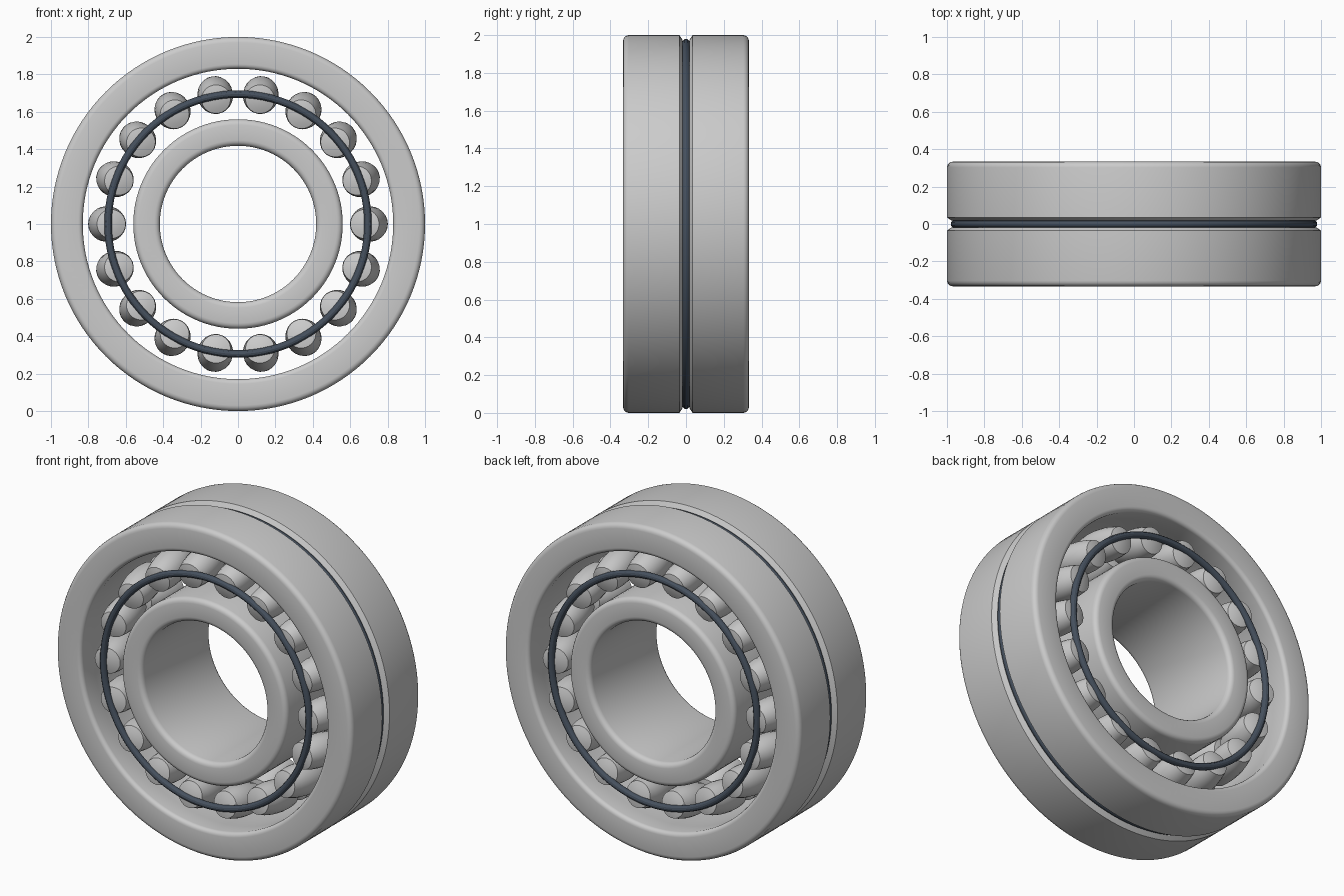
import bpy, bmesh, math
from mathutils import Matrix, Vector

if "Cube" in bpy.data.objects:
    bpy.data.objects.remove(bpy.data.objects["Cube"])

CENTRE = Matrix.Translation((0, 0, 1))
TO_Y = Matrix.Rotation(math.radians(-90), 4, 'X')   # local z axis -> world y axis

dark = bpy.data.materials.new("dark_steel")
dark.diffuse_color = (0.06, 0.08, 0.11, 1)
dark.use_nodes = True
dark.node_tree.nodes["Principled BSDF"].inputs["Base Color"].default_value = dark.diffuse_color


def lathe(name, profile, segs, closed=True, mat=None, angle=30):
    """Spin (radius, axial) points about the bearing axis (local z)."""
    bm = bmesh.new()
    rings = []
    for r, h in profile:
        if r < 1e-6:
            rings.append([bm.verts.new((0, 0, h))])
        else:
            rings.append([bm.verts.new((r * math.cos(math.tau * i / segs),
                                        r * math.sin(math.tau * i / segs), h))
                          for i in range(segs)])
    pairs = list(zip(rings, rings[1:]))
    if closed:
        pairs.append((rings[-1], rings[0]))
    for a, b in pairs:
        for i in range(segs):
            j = (i + 1) % segs
            quad = [a[i % len(a)], a[j % len(a)], b[j % len(b)], b[i % len(b)]]
            bm.faces.new(list(dict.fromkeys(quad)))
    bmesh.ops.recalc_face_normals(bm, faces=bm.faces[:])
    me = bpy.data.meshes.new(name)
    bm.to_mesh(me)
    bm.free()
    if mat:
        me.materials.append(mat)
    return add(name, me, CENTRE @ TO_Y, angle)


def add(name, me, matrix, angle=30):
    ob = bpy.data.objects.new(name, me)
    bpy.context.collection.objects.link(ob)
    ob.matrix_world = matrix
    bpy.ops.object.select_all(action='DESELECT')
    ob.select_set(True)
    bpy.context.view_layer.objects.active = ob
    bpy.ops.object.shade_smooth_by_angle(angle=math.radians(angle))
    return ob


def mirrored(half):
    """Complete a half profile (axial >= 0) across the middle plane."""
    return half + [(r, -h) for r, h in reversed(half) if h > 1e-6]


def circle(major, minor, height, n=12):
    return [(major + minor * math.cos(math.tau * i / n),
             height + minor * math.sin(math.tau * i / n)) for i in range(n)]


def fillet(r, h, sr, sh, size, n=4, flip=False):
    """Rounded corner at (r, h); sr, sh point outward from the section."""
    pts = []
    for i in range(n + 1):
        t = math.pi / 2 * i / n
        pts.append((r - sr * size * (1 - math.cos(t)), h - sh * size * (1 - math.sin(t))))
    return pts[::-1] if flip else pts


# Outer ring: grooved rim outside, shallow spherical raceway inside
outer = ([(0.945, 0.018), (0.975, 0.018), (1.0, 0.035)]
         + fillet(1.0, 0.333, 1, 1, 0.03)
         + fillet(0.83, 0.333, -1, 1, 0.025, flip=True)
         + [(0.838, 0.2), (0.846, 0.1)])
lathe("outer_ring", mirrored(outer), 128)

# Inner ring: plain sleeve with rounded edges
inner = fillet(0.56, 0.333, 1, 1, 0.03) + fillet(0.418, 0.333, -1, 1, 0.03, flip=True)
lathe("inner_ring", mirrored(inner), 96)

# Dark band in the rim groove
lathe("groove_band", circle(0.96, 0.02, 0), 128, mat=dark)

# Dark cage ring at each face
for side, label in ((-1, "front"), (1, "back")):
    lathe(label + "_cage_ring", circle(0.695, 0.02, side * 0.305), 96, mat=dark)

# Barrel roller, copied into two tilted rows of 18
barrel = [(0, 0.142), (0.045, 0.139), (0.078, 0.13), (0.088, 0.085), (0.094, 0.04), (0.095, 0)]
first = lathe("roller", mirrored(barrel), 24, closed=False)
mesh = first.data
bpy.data.objects.remove(first)
for side, label in ((-1, "front"), (1, "back")):
    for k in range(18):
        spin = Matrix.Rotation(math.tau * k / 18, 4, 'Y')
        place = Matrix.Translation((0.70, side * 0.165, 0))
        tilt = Matrix.Rotation(math.radians(side * 10), 4, 'Z')
        add(f"{label}_roller_{k + 1}", mesh, CENTRE @ spin @ place @ tilt @ TO_Y)
